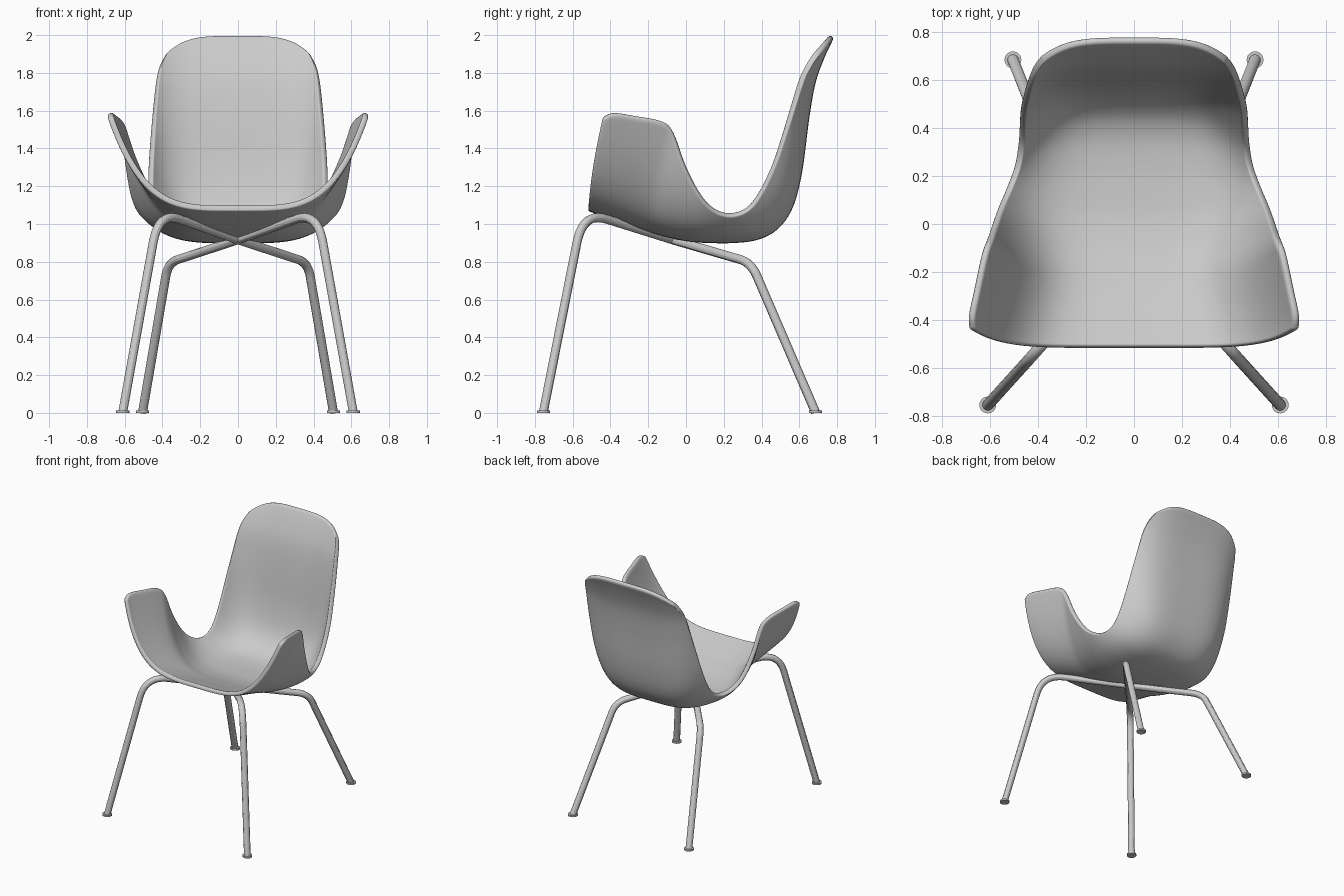
import bpy, bmesh
from mathutils import Vector

if "Cube" in bpy.data.objects:
    bpy.data.objects.remove(bpy.data.objects["Cube"])

# Shell sections, front to back: centre (y, z), side rim (x, y, z)
SECTIONS = [
    (-.515, 1.085, .675, -.44, 1.565), (-.47, 1.068, .678, -.38, 1.588),
    (-.38, 1.036, .655, -.27, 1.572), (-.28, 1.0, .625, -.13, 1.545),
    (-.2, .975, .605, -.07, 1.49), (-.1, .945, .585, -.01, 1.32),
    (.02, .922, .557, .07, 1.16), (.13, .915, .522, .15, 1.075),
    (.25, .915, .488, .24, 1.05), (.37, .93, .472, .33, 1.085),
    (.47, .98, .467, .40, 1.18), (.55, 1.09, .463, .465, 1.32),
    (.60, 1.28, .455, .51, 1.45), (.635, 1.55, .442, .565, 1.62),
    (.67, 1.75, .428, .61, 1.76), (.72, 1.89, .41, .65, 1.84),
    (.77, 1.995, .38, .69, 1.90),
]
STEPS, HALF = 4, 20


def spline(keys, steps):
    """Catmull-Rom interpolation of a list of vectors."""
    k = [Vector(p) for p in keys]
    k = [2 * k[0] - k[1]] + k + [2 * k[-1] - k[-2]]
    out = []
    for a, b, c, d in zip(k, k[1:], k[2:], k[3:]):
        for i in range(steps):
            t = i / steps
            out.append(.5 * (2 * b + (c - a) * t + (2 * a - 5 * b + 4 * c - d) * t**2
                             + (3 * b - a - 3 * c + d) * t**3))
    return out + [k[-2]]


def make_shell():
    bm = bmesh.new()
    rows = []
    for i, (cy, cz, rx, ry, rz) in enumerate(spline(SECTIONS, STEPS)):
        py = 4 + 2 * max(0, 1 - i / (3 * STEPS))   # squarer front corners
        row = []
        for j in range(-HALF, HALF + 1):
            t = 1 - (1 - abs(j) / HALF) ** 1.5
            x = rx * t * (1 if j > 0 else -1)
            row.append(bm.verts.new((x, cy + (ry - cy) * t**py, cz + (rz - cz) * t**4)))
        rows.append(row)
    for r, s in zip(rows, rows[1:]):
        for j in range(2 * HALF):
            bm.faces.new((r[j], r[j + 1], s[j + 1], s[j]))
    me = bpy.data.meshes.new("seat_shell")
    bm.to_mesh(me)
    bm.free()
    me.shade_smooth()
    ob = bpy.data.objects.new("seat_shell", me)
    bpy.context.collection.objects.link(ob)
    sol = ob.modifiers.new("thickness", 'SOLIDIFY')
    sol.thickness, sol.offset = .032, 0
    sub = ob.modifiers.new("round_rim", 'SUBSURF')
    sub.levels = sub.render_levels = 1


def rounded(points, radii, n=10):
    """Polyline with its inner corners replaced by smooth bends."""
    p = [Vector(q) for q in points]
    out = [p[0]]
    for a, b, c, r in zip(p, p[1:], p[2:], radii):
        s, e = b + (a - b).normalized() * r, b + (c - b).normalized() * r
        out += [s * (1 - t)**2 + 2 * b * t * (1 - t) + e * t * t
                for t in (i / n for i in range(n + 1))]
    return out + [p[-1]]


def make_tube(name, pts, radius):
    cu = bpy.data.curves.new(name, 'CURVE')
    cu.dimensions = '3D'
    cu.bevel_depth, cu.bevel_resolution, cu.use_fill_caps = radius, 4, True
    sp = cu.splines.new('POLY')
    sp.points.add(len(pts) - 1)
    for q, co in zip(sp.points, pts):
        q.co = (*co, 1)
    ob = bpy.data.objects.new(name, cu)
    bpy.context.collection.objects.link(ob)
    bpy.ops.object.select_all(action='DESELECT')
    ob.select_set(True)
    bpy.context.view_layer.objects.active = ob
    bpy.ops.object.convert(target='MESH')
    bpy.ops.object.shade_smooth_by_angle()


make_shell()

# Two bent rods crossing under the seat, each a front leg and the opposite back leg
for side, label in ((1, "right"), (-1, "left")):
    path = [(.61, -.755, .005), (.42, -.545, 1.065), (0, -.07, .916),
            (-.37, .345, .795), (-.505, .685, .005)]
    path = [(x * side, y, z) for x, y, z in path]
    make_tube("leg_rod_" + label, rounded(path, (.17, .02, .08)), .024)
    # Foot discs
    for part, (x, y, z) in (("front", path[0]), ("back", path[-1])):
        bpy.ops.mesh.primitive_cylinder_add(vertices=24, radius=.035, depth=.012,
                                            location=(x, y, .006))
        bpy.context.object.name = f"foot_{part}_{label if part == 'front' else ('left' if side > 0 else 'right')}"
        bpy.ops.object.shade_smooth_by_angle()
